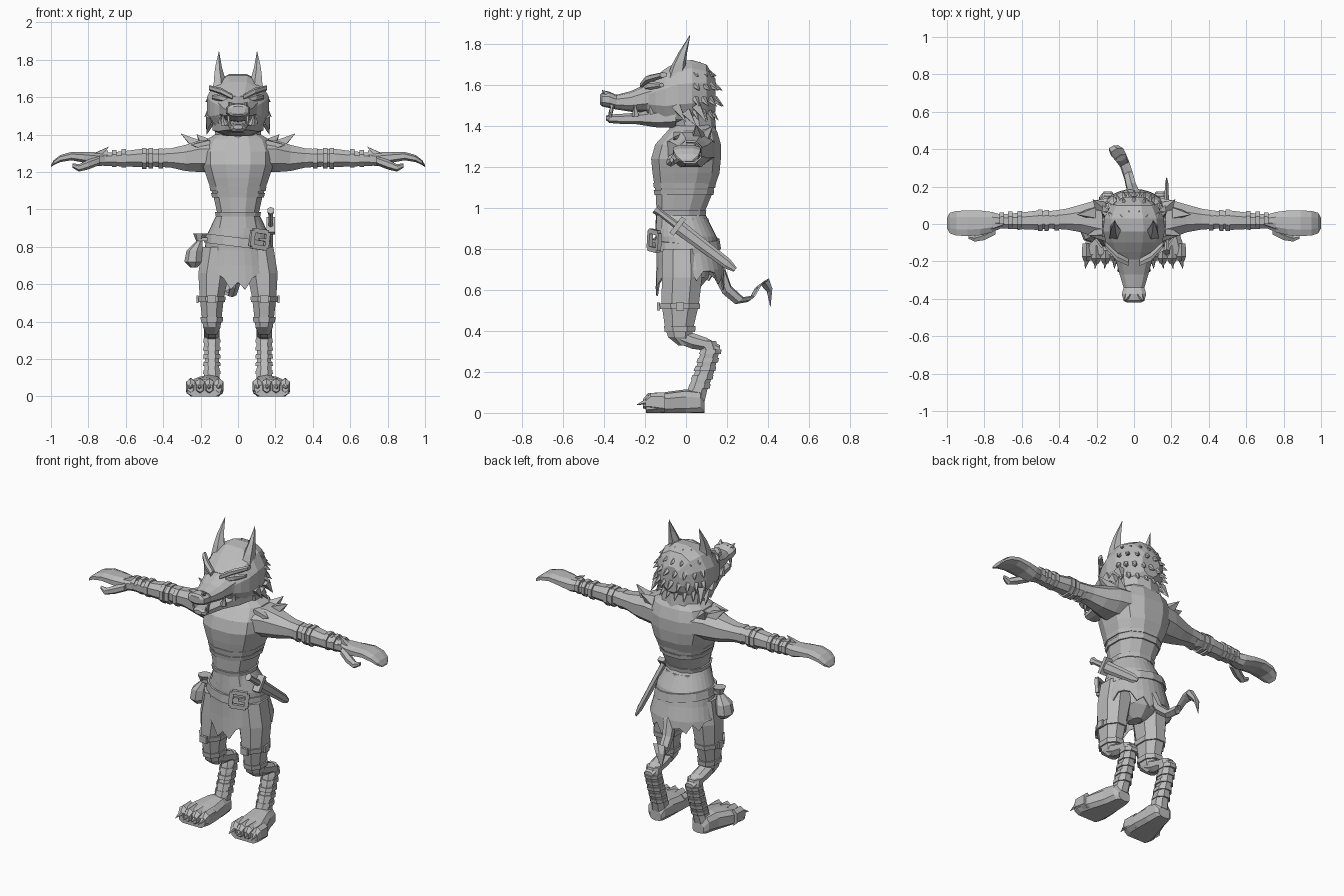
import bpy, bmesh, math
from mathutils import Vector as V, Matrix

X, Y, Z = V((1, 0, 0)), V((0, 1, 0)), V((0, 0, 1))
grey = bpy.data.materials.new("plain grey")
grey.diffuse_color = (0.5, 0.5, 0.5, 1)


def finish(name, bm, mirror=False, thick=0):
    bmesh.ops.remove_doubles(bm, verts=bm.verts, dist=0.0004)
    bmesh.ops.recalc_face_normals(bm, faces=bm.faces)
    me = bpy.data.meshes.new(name)
    bm.to_mesh(me)
    bm.free()
    me.materials.append(grey)
    ob = bpy.data.objects.new(name, me)
    bpy.context.collection.objects.link(ob)
    if thick:
        ob.modifiers.new("thickness", 'SOLIDIFY').thickness = thick
    if mirror:
        ob.modifiers.new("pair", 'MIRROR')
    return ob


def loft_into(bm, stations, u, v, n=8, p=1.0, floor=None):
    """Skin elliptical sections (x, y, z, ru, rv); p below 1 squares them."""
    rings = []
    for x, y, z, a, b in stations:
        ring = []
        for i in range(n):
            t = 2 * math.pi * (i + 0.5) / n
            c, s = math.cos(t), math.sin(t)
            q = V((x, y, z)) + u * a * math.copysign(abs(c) ** p, c) + v * b * math.copysign(abs(s) ** p, s)
            if floor is not None:
                q.z = max(q.z, floor)
            ring.append(bm.verts.new(q))
        rings.append(ring)
    for r0, r1 in zip(rings, rings[1:]):
        for i in range(n):
            j = (i + 1) % n
            bm.faces.new((r0[i], r0[j], r1[j], r1[i]))
    bm.faces.new(rings[0])
    bm.faces.new(rings[-1])


def loft(name, stations, u, v, n=8, p=1.0, mirror=False, floor=None):
    bm = bmesh.new()
    loft_into(bm, stations, u, v, n, p, floor)
    return finish(name, bm, mirror)


def spikes(name, items, n=5, mirror=False):
    """Cones given as (base, tip, radius)."""
    bm = bmesh.new()
    for base, tip, r in items:
        d = (V(tip) - V(base)).normalized()
        u = d.cross(X if abs(d.x) < 0.8 else Z).normalized()
        loft_into(bm, [(*base, r, r), (*tip, 0.001, 0.001)], u, d.cross(u), n)
    return finish(name, bm, mirror)


def box(name, centre, size, rot=None, mirror=False):
    bm = bmesh.new()
    m = Matrix.Translation(centre) @ (rot or Matrix.Identity(4)) @ Matrix.Diagonal((*size, 1))
    bmesh.ops.create_cube(bm, size=1, matrix=m)
    return finish(name, bm, mirror)


def frame(name, centre, w, h, rot):
    """Square buckle with a tongue."""
    m = Matrix.Translation(centre) @ rot
    for k, (dx, dz, sx, sz) in enumerate([(0, h, w, .012), (0, -h, w, .012), (w, 0, .012, h), (-w, 0, .012, h),
                                          (w * .4, 0, w * .5, .007)]):
        box(f"{name}_bar_{k}", m @ V((dx, 0, dz)), (2 * sx, .02, 2 * sz), rot)


# torso, neck and pelvis
loft("torso", [(0, -.02, .90, .13, .13), (0, -.028, .97, .112, .118), (0, -.01, 1.07, .135, .142),
               (0, 0, 1.17, .172, .168), (0, 0, 1.24, .195, .175), (0, .01, 1.31, .195, .165),
               (0, .03, 1.375, .17, .125), (0, .035, 1.41, .11, .095)], X, Y, 12, .8)
loft("neck", [(0, .04, 1.35, .13, .11), (0, .02, 1.46, .13, .12)], X, Y, 10)
loft("pelvis", [(0, 0, .95, .12, .11), (0, 0, .8, .16, .13), (0, 0, .66, .12, .11), (0, .01, .6, .03, .05)], X, Y, 10)
for nm, z, a, b, cy in [("chest_strap", 1.11, .152, .154, -.007), ("belly_strap", 1.075, .143, .148, -.01),
                        ("waist_cord", .975, .122, .126, -.027)]:
    loft(nm, [(0, cy, z - .012, a, b), (0, cy, z + .012, a + .005, b + .004)], X, Y, 12, .85)

# skirt with a ragged hem
bm = bmesh.new()
n = 32
rows = []
for z, a, b, cy in [(.965, .118, .122, -.025), (.86, .168, .15, .0), (.78, .18, .155, .01), (.70, .198, .165, .02), (0, .202, .168, .02)]:
    row = []
    for i in range(n):
        t = 2 * math.pi * i / n
        front, back = max(0, -math.sin(t)) ** 4, max(0, math.sin(t)) ** 6
        hem = .69 - .08 * front - .05 * back - (.045 if i % 2 else 0)
        if i % 6 == 3:
            hem += .05
        row.append(bm.verts.new((a * math.cos(t), cy + b * math.sin(t), z or hem)))
    rows.append(row)
for r0, r1 in zip(rows, rows[1:]):
    for i in range(n):
        bm.faces.new((r0[i], r0[(i + 1) % n], r1[(i + 1) % n], r1[i]))
finish("skirt", bm, thick=.008)

# hip belt, buckle, pouch
tilt = Matrix.Rotation(math.radians(7), 4, 'Y')
loft("hip_belt", [(0, .003, .80, .188, .168), (0, .0, .85, .18, .163)], tilt @ X, Y, 14)
frame("buckle", (.115, -.155, .84), .045, .043, Matrix.Rotation(math.radians(28), 4, 'Z') @ tilt)
loft("pouch", [(-.235, -.04, .69, .02, .03), (-.237, -.04, .72, .05, .06), (-.23, -.04, .78, .045, .055),
               (-.205, -.04, .83, .018, .022), (-.20, -.04, .87, .04, .04)], X, Y, 7)
box("pouch_strap", (-.18, -.04, .84), (.05, .05, .02))

# dagger in a slanted sheath
d = V((.0, .395, -.30)).normalized()
w = X.cross(d)
def along(k, a, b):
    return (*(V((.175, -.15, .995)) + d * k), a, b)
loft("dagger_grip", [along(0, .02, .024), along(.03, .014, .016), along(.13, .014, .018)], X, w, 6)
loft("dagger_guard", [along(.125, .024, .055), along(.15, .024, .055)], X, w, 4, .3)
loft("dagger_sheath", [along(.15, .014, .034), along(.44, .012, .026), along(.49, .004, .012)], X, w, 6)

# tail
loft("tail", [(0, .10, .74, .04, .045), (-.005, .165, .68, .035, .035), (-.015, .20, .60, .03, .028), (-.03, .26, .548, .028, .026),
              (-.05, .32, .558, .028, .026), (-.07, .355, .62, .034, .026), (-.09, .385, .64, .04, .026),
              (-.11, .408, .60, .03, .015), (-.12, .412, .52, .002, .002)],
     V((.93, .3, .1)), V((0, .75, .66)), 6)

# legs
loft("thigh", [(.11, -.02, .80, .085, .10), (.13, -.02, .66, .088, .105), (.14, -.028, .53, .07, .098),
               (.14, -.033, .42, .056, .075), (.14, -.03, .37, .05, .062), (.14, -.01, .33, .03, .03)], X, Y, 8, .9, True)
loft("knee", [(.14, -.05, .385, .045, .045), (.14, .03, .352, .045, .042), (.14, .10, .335, .045, .034),
              (.14, .165, .31, .03, .022)], X, Z, 8, .9, True)
loft("shin", [(.14, .105, .35, .045, .045), (.14, .118, .30, .045, .048), (.14, .09, .2, .04, .05),
              (.14, .055, .11, .045, .052), (.145, .045, .06, .05, .05)], X, Y, 8, .9, True)
for k in range(5):
    z = .12 + k * .042
    c = .06 + (z - .11) * .32
    loft(f"shin_wrap_{k}", [(.14, c, z, .05, .057), (.14, c + .006, z + .022, .048, .055)], X, Y, 8, .9, True)
for nm, z, a, b in [("thigh_band", .52, .076, .104), ("knee_band", .41, .062, .08)]:
    loft(nm, [(.14, -.03, z - .014, a, b), (.14, -.03, z + .014, a + .003, b + .003)], X, Y, 8, .9, True)
box("thigh_buckle", (.14, -.135, .52), (.045, .015, .04), mirror=True)
box("thigh_side_buckle", (.217, -.03, .52), (.012, .04, .04), mirror=True)

# feet with toes and claws
loft("foot", [(.145, .09, .03, .04, .03), (.15, .07, .05, .058, .055), (.155, 0, .05, .07, .065), (.168, -.09, .045, .092, .058),
              (.178, -.16, .04, .102, .05), (.18, -.195, .03, .09, .035)], X, Z, 10, .7, True, 0)
for k in range(4):
    x, y = .103 + k * .05, -.185 + (.012 if k in (0, 3) else 0)
    loft(f"toe_{k}", [(x, y + .07, .05, .026, .05), (x, y, .055, .028, .042), (x, y - .025, .045, .018, .022)], X, Z, 6, .8, True, 0)
spikes("toe_claws", [((.103 + k * .05, -.195, .055), (.105 + k * .052, -.24, .04), .015) for k in range(4)], 5, True)

# arms
loft("arm", [(.13, .02, 1.285, .13, .09), (.2, .025, 1.285, .11, .092), (.28, .03, 1.275, .08, .075), (.36, .026, 1.275, .06, .055),
             (.45, .022, 1.275, .05, .05), (.52, .02, 1.275, .055, .052), (.62, .016, 1.27, .046, .043),
             (.72, .014, 1.268, .04, .036)], Y, Z, 8, .9, True)
for k, (x, r) in enumerate([(.40, .058), (.455, .06), (.49, .062), (.60, .054), (.65, .05), (.695, .046)]):
    loft(f"arm_band_{k}", [(x, .02, 1.273, r, r * .98), (x + .024, .019, 1.273, r, r * .98)], Y, Z, 8, .9, True)
# mitten hand, thumb and wrist spike
loft("hand", [(.70, .014, 1.268, .035, .034), (.76, .01, 1.268, .058, .04), (.82, .006, 1.278, .07, .03), (.89, .004, 1.285, .073, .024),
              (.95, .004, 1.272, .07, .02), (.985, .005, 1.25, .058, .014), (1.0, .005, 1.232, .03, .006)], Y, Z, 8, .8, True)
loft("thumb", [(.74, -.03, 1.262, .03, .025), (.80, -.06, 1.24, .03, .026), (.85, -.075, 1.222, .022, .02), (.885, -.07, 1.235, .01, .012)], Y, Z, 6, 1, True)
spikes("wrist_spike", [((.76, -.01, 1.285), (.69, -.0, 1.335), .025)], 4, True)
# shoulder collar points
spikes("collar_points", [((.20, .06, 1.33), (.305, .05, 1.405), .05), ((.17, .08, 1.34), (.22, .13, 1.40), .045),
                         ((.16, -.03, 1.34), (.25, -.06, 1.345), .045)], 4, True)

# head
loft("skull", [(0, .145, 1.55, .06, .08), (0, .10, 1.565, .13, .14), (0, .03, 1.56, .165, .168), (0, -.04, 1.555, .17, .165),
               (0, -.10, 1.54, .155, .145), (0, -.15, 1.535, .13, .11), (0, -.19, 1.53, .10, .08)], X, Z, 12, .9)
loft("snout", [(0, -.12, 1.55, .13, .085), (0, -.2, 1.535, .10, .068), (0, -.27, 1.52, .08, .05), (0, -.34, 1.517, .058, .036),
               (0, -.375, 1.528, .068, .04), (0, -.41, 1.53, .058, .034), (0, -.42, 1.53, .04, .022)], X, Z, 10, .8)
loft("jaw", [(0, -.05, 1.45, .145, .06), (0, -.14, 1.44, .115, .05), (0, -.24, 1.437, .075, .03), (0, -.33, 1.435, .052, .025),
             (0, -.375, 1.436, .045, .022), (0, -.39, 1.44, .025, .012)], X, Z, 8, .8)
spikes("nostrils", [((.03, -.38, 1.55), (.05, -.41, 1.575), .022)], 5, True)
spikes("fangs", [((.05, -.36, 1.505), (.052, -.365, 1.44), .013), ((.072, -.245, 1.45), (.085, -.25, 1.51), .02),
                 ((.09, -.17, 1.46), (.1, -.18, 1.51), .015), ((.04, -.37, 1.44), (.045, -.375, 1.485), .009)], 5, True)
# brows, eyes and cheek ruff
loft("brow", [(.03, -.205, 1.60, .022, .016), (.09, -.175, 1.632, .026, .018), (.155, -.11, 1.65, .02, .014)], Y, Z, 6, .9, True)
loft("eye", [(.06, -.19, 1.588, .02, .018), (.10, -.165, 1.598, .026, .022), (.14, -.12, 1.6, .012, .01)], Y, Z, 6, 1, True)
spikes("cheek_ruff", [((.15, -.05 + k * .05, 1.5 - .03 * (k % 2)), (.168, .0 + k * .05, 1.42 - .02 * (k % 2)), .03) for k in range(3)], 4, True)
# horn-shaped ears
loft("ear", [(.098, -.05, 1.63, .042, .05), (.102, -.035, 1.70, .033, .035), (.106, -.015, 1.76, .02, .022),
             (.102, .02, 1.845, .001, .001)], X, Y, 5, 1, True)
# scale spikes over the back of the head
items = []
for row, (el, count) in enumerate([(62, 4), (38, 7), (14, 8), (-10, 9), (-32, 8)]):
    for k in range(count):
        az = math.radians(8 + 164 * (k + .5) / count)
        e = math.radians(el)
        nrm = V((math.cos(e) * math.cos(az), math.cos(e) * math.sin(az), math.sin(e)))
        base = V((.155 * nrm.x, .005 + .135 * nrm.y, 1.56 + .155 * nrm.z))
        items.append((tuple(base), tuple(base + nrm * .034 + V((0, .012, -.032))), .019))
spikes("head_scales", items, 5)
